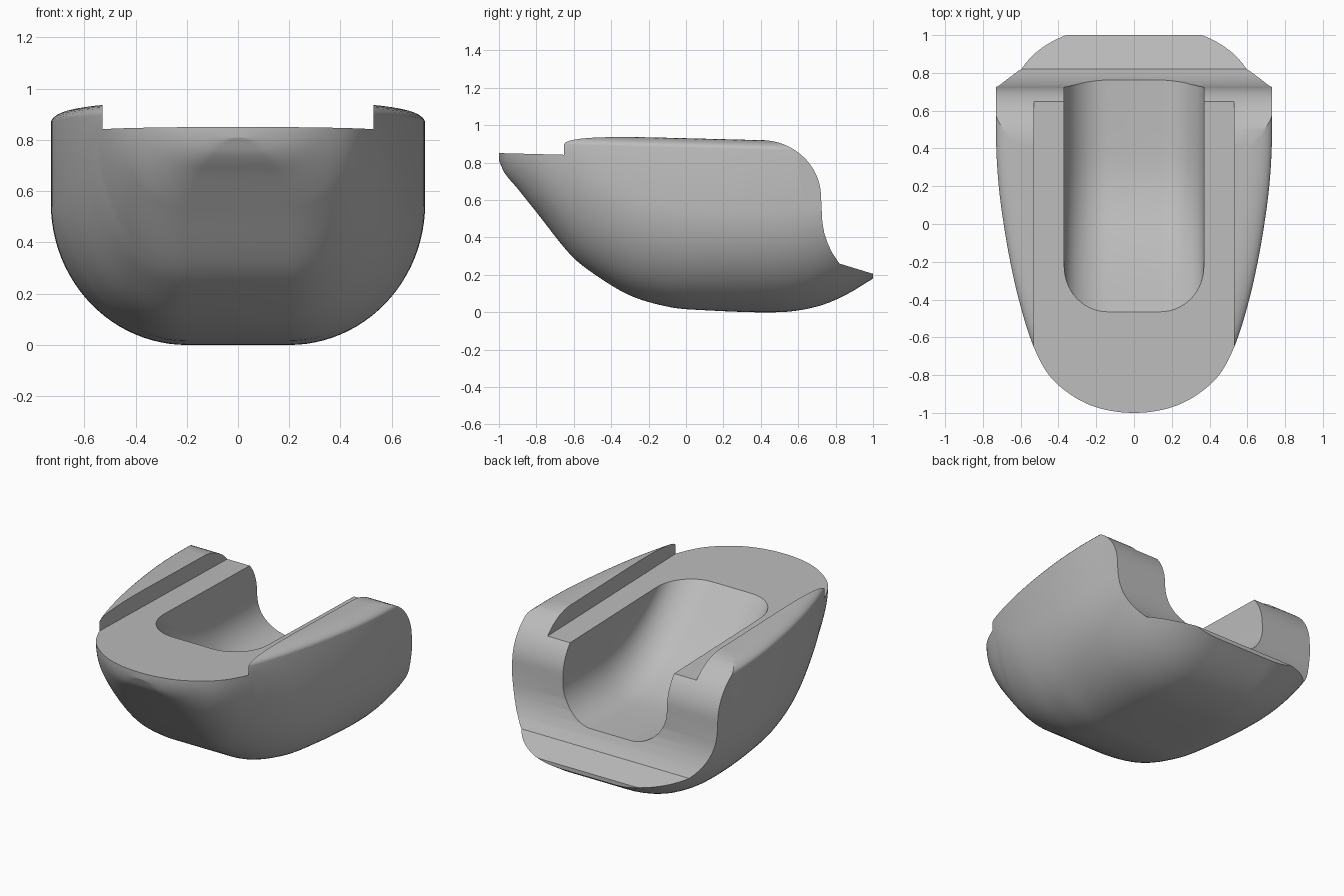
import bpy, math

cube = bpy.data.objects.get("Cube")
if cube:
    bpy.data.objects.remove(cube)

grey = bpy.data.materials.new("light grey")
grey.use_nodes = True
grey.diffuse_color = (0.5, 0.5, 0.5, 1)
grey.node_tree.nodes["Principled BSDF"].inputs["Base Color"].default_value = (0.5, 0.5, 0.5, 1)


def curve(points, t):
    """Smooth curve through (t, value) points."""
    n = len(points)
    t = max(points[0][0], min(points[-1][0], t))
    i = 0
    while i < n - 2 and t > points[i + 1][0]:
        i += 1

    def slope(k):
        a, b = points[max(k - 1, 0)], points[min(k + 1, n - 1)]
        return (b[1] - a[1]) / (b[0] - a[0])

    (t0, v0), (t1, v1) = points[i], points[i + 1]
    d = t1 - t0
    u = (t - t0) / d
    return ((1 + 2 * u) * (1 - u) ** 2 * v0 + u * (1 - u) ** 2 * d * slope(i)
            + u * u * (3 - 2 * u) * v1 + u * u * (u - 1) * d * slope(i + 1))


def loft(name, rings):
    """Closed solid through rings with equal point counts."""
    n = len(rings[0])
    verts = [p for ring in rings for p in ring]
    faces = [tuple(range(n))[::-1], tuple(range(len(verts) - n, len(verts)))]
    for r in range(len(rings) - 1):
        for k in range(n):
            a, b = r * n + k, r * n + (k + 1) % n
            faces.append((a, b, b + n, a + n))
    mesh = bpy.data.meshes.new(name)
    mesh.from_pydata(verts, [], faces)
    obj = bpy.data.objects.new(name, mesh)
    bpy.context.collection.objects.link(obj)
    bpy.context.view_layer.objects.active = obj
    for o in bpy.context.selected_objects:
        o.select_set(False)
    obj.select_set(True)
    bpy.ops.object.mode_set(mode='EDIT')
    bpy.ops.mesh.select_all(action='SELECT')
    bpy.ops.mesh.normals_make_consistent(inside=False)
    bpy.ops.object.mode_set(mode='OBJECT')
    mesh.materials.append(grey)
    return obj


def ring(half, y):
    """Mirror a right half-section (bottom to top) into a full ring."""
    return [(x, y, z) for x, z in half] + [(-x, y, z) for x, z in reversed(half)]


def arc(cx, cz, rx, rz, a0, a1, steps):
    return [(cx + rx * math.cos(math.radians(a0 + (a1 - a0) * i / steps)),
             cz + rz * math.sin(math.radians(a0 + (a1 - a0) * i / steps)))
            for i in range(steps + 1)]


# Hull: keel height along y, plan half-width against sqrt of distance from the nose
keel = [(-1, .81), (-.97, .745), (-.9, .66), (-.8, .535), (-.62, .31), (-.5, .21), (-.3, .09),
        (-.1, .03), (.05, .013), (.5, 0), (.7, .03), (.85, .09), (1, .18)]
plan = [(0, 0), (.173, .2), (.316, .34), (.447, .45), (.6, .535), (.775, .61),
        (.894, .655), (1, .69), (1.1, .717), (1.2, .73), (1.42, .73)]
TILT = -.0255


def hull_ring(s):
    y = s * s - 1
    w, bottom, top = curve(plan, s), curve(keel, y), .93 + TILT * y
    flat = min(.2, w * .45)
    h = min(.55, .845 - bottom)
    fillet = min(.13, w * .4)
    half = arc(flat, bottom + h, w - flat, h, -90, 0, 24)
    half += arc(w - fillet, top - .05, fillet, .05, 0, 90, 8)
    return ring(half, y)


S_END = math.sqrt(2)
hull = loft("hull", [hull_ring(.02 + (S_END - .02) * i / 80) for i in range(81)])

# Sloped step between the two side rails
step = loft("step_cutter", [ring([(.53, .825 + TILT * y), (.53, 1.4)], y) for y in (-1.3, 1.3)])

# Open channel with rounded floor corners
floor = [(-.66, 1.03), (-.47, .842), (-.2, .585), (0, .45), (.2, .38), (.4, .36), (1.3, .36)]


def slot_ring(y):
    z = curve(floor, y)
    return ring(arc(.14, z + .23, .23, .23, -90, 0, 14) + [(.37, 1.5)], y)


slot = loft("channel_cutter", [slot_ring(-.66 + 1.16 * i / 40) for i in range(41)] + [slot_ring(1.3)])

# Stern: rounded shoulder, hollow neck and a sloping tongue
stern = arc(.4, .615, .322, .305, 90, 0, 20)
neck = [(.48 - t, y) for t, y in ((0, .729), (.06, .74), (.11, .757), (.16, .78), (.22, .82))]
stern += [(y, z) for z, y in neck]
stern += [(1.2, .144), (1.2, 1.3), (.4, 1.3)]
back = loft("stern_cutter", [[(x, y, z) for y, z in stern] for x in (-1, 1)])

for cutter in (step, slot, back):
    mod = hull.modifiers.new(cutter.name, 'BOOLEAN')
    mod.operation = 'DIFFERENCE'
    mod.solver = 'EXACT'
    mod.object = cutter
    bpy.context.view_layer.objects.active = hull
    bpy.ops.object.modifier_apply(modifier=mod.name)
    bpy.data.objects.remove(cutter)

hull.select_set(True)
bpy.context.view_layer.objects.active = hull
bpy.ops.object.shade_smooth_by_angle(angle=math.radians(30))
